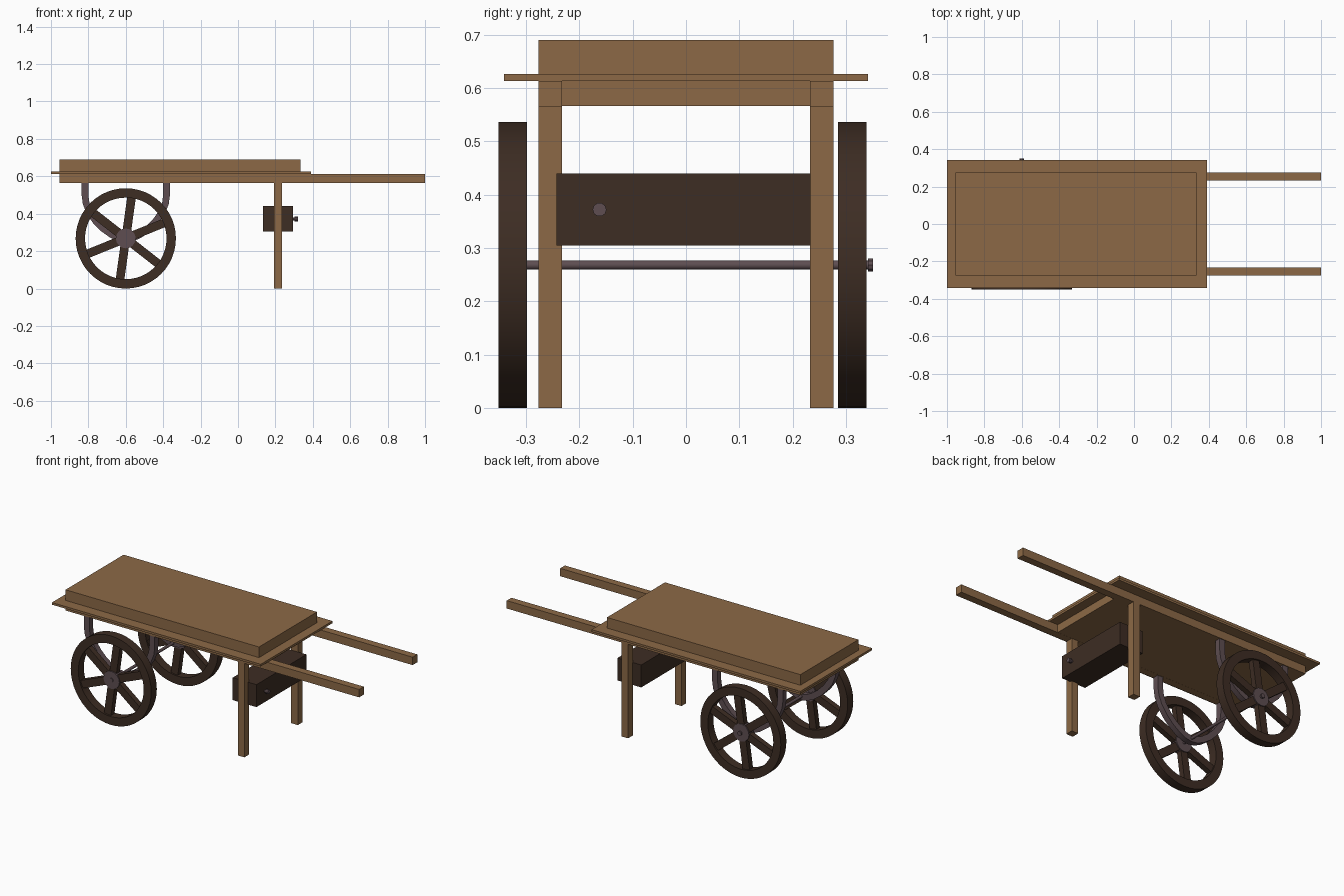
import bpy, math
from mathutils import Matrix

if "Cube" in bpy.data.objects:
    bpy.data.objects.remove(bpy.data.objects["Cube"])


def mat(name, rgb):
    m = bpy.data.materials.new(name)
    m.diffuse_color = (*rgb, 1)
    m.use_nodes = True
    m.node_tree.nodes["Principled BSDF"].inputs["Base Color"].default_value = m.diffuse_color
    return m


WOOD = mat("light_wood", (0.262, 0.141, 0.061))
DARK = mat("dark_wood", (0.047, 0.026, 0.017))
IRON = mat("iron", (0.112, 0.076, 0.083))


def mesh_obj(name, verts, faces, material, smooth=False):
    me = bpy.data.meshes.new(name)
    me.from_pydata(verts, [], faces)
    me.materials.append(material)
    ob = bpy.data.objects.new(name, me)
    bpy.context.collection.objects.link(ob)
    if smooth:
        bpy.context.view_layer.objects.active = ob
        bpy.ops.object.select_all(action='DESELECT')
        ob.select_set(True)
        bpy.ops.object.shade_smooth_by_angle(angle=math.radians(35))
    return ob


def box(name, x, y, z, material):
    verts = [(a, b, c) for a in x for b in y for c in z]
    faces = [(0, 1, 3, 2), (4, 6, 7, 5), (0, 4, 5, 1),
             (2, 3, 7, 6), (0, 2, 6, 4), (1, 5, 7, 3)]
    return mesh_obj(name, verts, faces, material)


def rod(name, start, length, r, axis, material, n=16):
    """Cylinder along +y or +x from a start point."""
    ring = [(r * math.cos(2 * math.pi * i / n), r * math.sin(2 * math.pi * i / n)) for i in range(n)]
    x, y, z = start
    verts = []
    for d in (0, length):
        for a, b in ring:
            verts.append((x + a, y + d, z + b) if axis == 'y' else (x + d, y - a, z + b))
    faces = [(i, n + i, n + (i + 1) % n, (i + 1) % n) for i in range(n)]
    faces += [tuple(range(n)), tuple(reversed(range(n, 2 * n)))]
    return mesh_obj(name, verts, faces, material, True)


def rim(name, cx, cz, y0, y1, r_in, r_out, material, n=48):
    prof = [(r_in, y0), (r_out, y0), (r_out, y1), (r_in, y1)]
    verts, faces = [], []
    for i in range(n):
        a = 2 * math.pi * i / n
        verts += [(cx + r * math.cos(a), y, cz + r * math.sin(a)) for r, y in prof]
        j = (i + 1) % n
        faces += [(4 * i + k, 4 * j + k, 4 * j + (k + 1) % 4, 4 * i + (k + 1) % 4) for k in range(4)]
    return mesh_obj(name, verts, faces, material, True)


# Cart body: box, wide lip and the two long handle rails
box("cart_box", (-0.955, 0.333), (-0.276, 0.276), (0.566, 0.69), WOOD)
box("cart_lip", (-1.0, 0.39), (-0.341, 0.341), (0.613, 0.626), WOOD)
for s, side in ((-1, "front"), (1, "back")):
    ys = sorted((s * 0.232, s * 0.2765))
    box(side + "_handle", (-0.955, 1.0), ys, (0.5655, 0.613), WOOD)
    box(side + "_leg", (0.192, 0.236), ys, (0, 0.57), WOOD)

# Drawer box between the legs, with knob
box("drawer", (0.135, 0.293), (-0.243, 0.233), (0.305, 0.44), DARK)
rod("knob_stem", (0.29, -0.162, 0.372), 0.02, 0.008, 'x', IRON, 10)
rod("knob", (0.302, -0.162, 0.372), 0.018, 0.013, 'x', IRON, 10)

# Wheels: rim, six spokes, iron hub
CX, CZ, R = -0.6, 0.268, 0.268
for side, y0, y1 in (("front", -0.351, -0.298), ("back", 0.285, 0.338)):
    rim(side + "_wheel_rim", CX, CZ, y0, y1, 0.218, R, DARK)
    for k in range(6):
        sp = box(f"{side}_spoke_{k}", (0.03, 0.225), (y0 + 0.010, y1 - 0.010), (-0.023, 0.023), DARK)
        sp.data.transform(Matrix.Translation((CX, 0, CZ)) @ Matrix.Rotation(-math.radians(22 + 60 * k), 4, 'Y'))
    rod(side + "_hub", (CX, y0 + 0.004, CZ), y1 - y0 - 0.008, 0.053, 'y', IRON, 16)

# Axle with end caps
rod("axle", (CX, -0.347, CZ), 0.694, 0.0085, 'y', IRON, 12)
rod("back_axle_cap", (CX, 0.341, CZ), 0.009, 0.013, 'y', IRON, 10)
rod("front_axle_cap", (CX, -0.351, CZ), 0.006, 0.013, 'y', IRON, 10)

# U-shaped iron springs: half path mirrored about the axle, thickened
half = [(0.218, 0.57), (0.218, 0.50), (0.212, 0.455), (0.192, 0.405), (0.16, 0.36),
        (0.12, 0.32), (0.075, 0.288), (0.035, 0.27)]
path = [(-a, b) for a, b in half] + [(0, 0.264)] + half[::-1]
T = 0.018
for s, side in ((-1, "front"), (1, "back")):
    verts, faces = [], []
    for i, (px, pz) in enumerate(path):
        a, b = path[max(i - 1, 0)], path[min(i + 1, len(path) - 1)]
        dx, dz = b[0] - a[0], b[1] - a[1]
        L = math.hypot(dx, dz)
        nx, nz = -dz / L * T, dx / L * T
        for q, y in ((1, 0.237), (1, 0.272), (-1, 0.272), (-1, 0.237)):
            verts.append((CX + px + q * nx, s * y, pz + q * nz))
    m = len(path)
    for i in range(m - 1):
        for k in range(4):
            f = (4 * i + k, 4 * i + (k + 1) % 4, 4 * i + 4 + (k + 1) % 4, 4 * i + 4 + k)
            faces.append(f if s > 0 else f[::-1])
    caps = [(3, 2, 1, 0), (4 * m - 4, 4 * m - 3, 4 * m - 2, 4 * m - 1)]
    faces += caps if s > 0 else [c[::-1] for c in caps]
    mesh_obj(side + "_spring", verts, faces, IRON, True)

# Make all normals point outward
import bmesh
for ob in bpy.data.objects:
    bm = bmesh.new()
    bm.from_mesh(ob.data)
    bmesh.ops.recalc_face_normals(bm, faces=bm.faces)
    bm.to_mesh(ob.data)
    bm.free()
